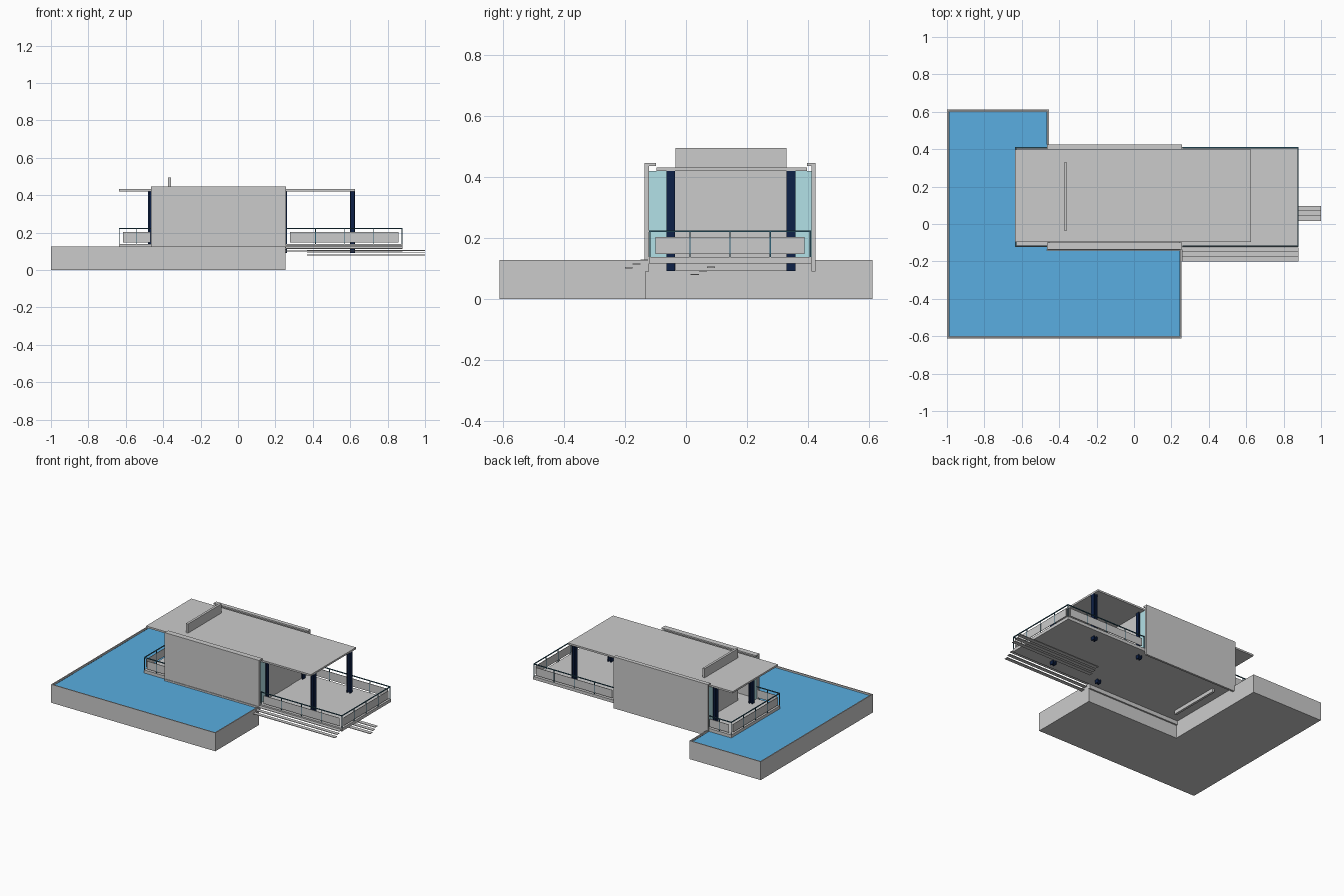
import bpy, bmesh

if "Cube" in bpy.data.objects:
    bpy.data.objects.remove(bpy.data.objects["Cube"])


def material(name, rgba):
    m = bpy.data.materials.new(name)
    m.diffuse_color = rgba
    m.use_nodes = True
    m.node_tree.nodes["Principled BSDF"].inputs["Base Color"].default_value = m.diffuse_color
    return m


NAVY = material("navy_steel", (0.004, 0.015, 0.065, 1))
WATER = material("water", (0.1, 0.42, 0.75, 1))
GLASS = material("glass", (0.45, 0.75, 0.8, 0.4))
TEAL = material("rail_metal", (0.03, 0.12, 0.18, 1))


def finish(name, bm, mat=None):
    bmesh.ops.recalc_face_normals(bm, faces=bm.faces)
    me = bpy.data.meshes.new(name)
    bm.to_mesh(me)
    bm.free()
    ob = bpy.data.objects.new(name, me)
    bpy.context.collection.objects.link(ob)
    if mat:
        me.materials.append(mat)
    return ob


def box(name, x, y, z, mat=None):
    """Box from (min, max) ranges."""
    bm = bmesh.new()
    bmesh.ops.create_cube(bm, size=1)
    for v in bm.verts:
        v.co = [r[0] + (c + 0.5) * (r[1] - r[0]) for r, c in zip((x, y, z), v.co)]
    return finish(name, bm, mat)


def l_shape(i):
    """Pool outline, inset by i."""
    return [(-1 + i, -.612 + i), (.255 - i, -.612 + i), (.255 - i, -.133 - i),
            (-.455 - i, -.133 - i), (-.455 - i, .612 - i), (-1 + i, .612 - i)]


# L-shaped pool basin with a thin rim
bm = bmesh.new()
base = bm.faces.new([bm.verts.new((x, y, 0)) for x, y in l_shape(0)])
ext = bmesh.ops.extrude_face_region(bm, geom=[base], use_keep_orig=True)
for v in ext["geom"]:
    if isinstance(v, bmesh.types.BMVert):
        v.co.z = .127
bmesh.ops.recalc_face_normals(bm, faces=bm.faces)
top = max(bm.faces, key=lambda f: f.calc_center_median().z)
bmesh.ops.inset_region(bm, faces=[top], thickness=.01)
bmesh.ops.delete(bm, geom=[top], context='FACES_ONLY')
inner = [e for e in bm.edges if e.is_boundary]
ext = bmesh.ops.extrude_edge_only(bm, edges=inner)
for v in ext["geom"]:
    if isinstance(v, bmesh.types.BMVert):
        v.co.z = .115
finish("pool_basin", bm)

# Water surface
bm = bmesh.new()
bm.faces.new([bm.verts.new((x, y, .117)) for x, y in l_shape(.01)])
finish("pool_water", bm, WATER)

# Floor, roof and the tall inner wall rising through the roof
box("floor_slab", (-.635, .88), (-.122, .412), (.117, .138))
box("roof_slab", (-.635, .625), (-.097, .397), (.42, .432))
box("inner_wall", (-.374, -.358), (-.035, .33), (.092, .495))

# Long side walls with inward caps
for tag, y, cap in (("front", (-.136, -.122), (-.136, -.098)),
                    ("back", (.412, .426), (.398, .426))):
    box(tag + "_wall", (-.465, .256), y, (.09, .436))
    box(tag + "_wall_cap", (-.465, .256), cap, (.436, .446))

# I-section columns: a web and two flanges
for n, (x, z0) in enumerate(((-.467, .138), (.25, .092), (.612, .092))):
    for tag, y in (("front", -.05), ("back", .345)):
        box(f"{tag}_column_web_{n}", (x - .009, x + .009), (y - .005, y + .005), (z0, .42), NAVY)
        for s in (-1, 1):
            fx = x + s * .010
            box(f"{tag}_column_flange_{n}", (fx - .003, fx + .003),
                (y - .014, y + .014), (z0, .42), NAVY)

# End facades: side glazing next to the columns, solid infill with a door between
for tag, x in (("right", .245), ("left", -.455)):
    for side, y in (("front", (-.122, -.05)), ("back", (.345, .412))):
        box(f"{tag}_{side}_glazing", (x - .002, x + .002), y, (.138, .42), GLASS)
box("entry_wall", (.241, .247), (-.05, .345), (.138, .42))
box("entry_door", (.247, .25), (.065, .225), (.138, .325))


def railing(name, a, b, spans):
    """Straight axis-aligned railing from a to b with posts and one long panel."""
    along = 0 if a[0] != b[0] else 1
    c, lo, hi = a[1 - along], a[along], b[along]

    def piece(part, r, half, z, mat=None):
        across = (c - half, c + half)
        box(name + part, *((r, across) if along == 0 else (across, r)), z, mat)

    piece("_top_rail", (lo, hi), .003, (.22, .225), TEAL)
    piece("_panel", (lo + .018, hi - .018), .0015, (.148, .203))
    step = (hi - lo) / spans
    for k in range(spans + 1):
        p = lo + k * step
        piece("_post", (p - .002, p + .002), .002, (.138, .22), TEAL)


# Railings around both decks
for tag, y in (("front", -.118), ("back", .408)):
    railing(tag + "_deck_railing", (.26, y), (.877, y), 4)
    railing(tag + "_terrace_railing", (-.632, y), (-.45, y), 2)
railing("deck_end_railing", (.877, -.118), (.877, .408), 4)
railing("terrace_end_railing", (-.632, -.118), (-.632, .408), 4)

# Two flights of floating treads
for k in range(3):
    y = -.125 - .025 * k
    z = .13 - .013 * k
    box(f"side_step_{k}", (.256, .88), (y - .025, y), (z - .004, z))
    y = .015 + .027 * k
    z = .082 + .012 * k
    box(f"end_step_{k}", (.37, 1.0), (y, y + .027), (z - .004, z))
